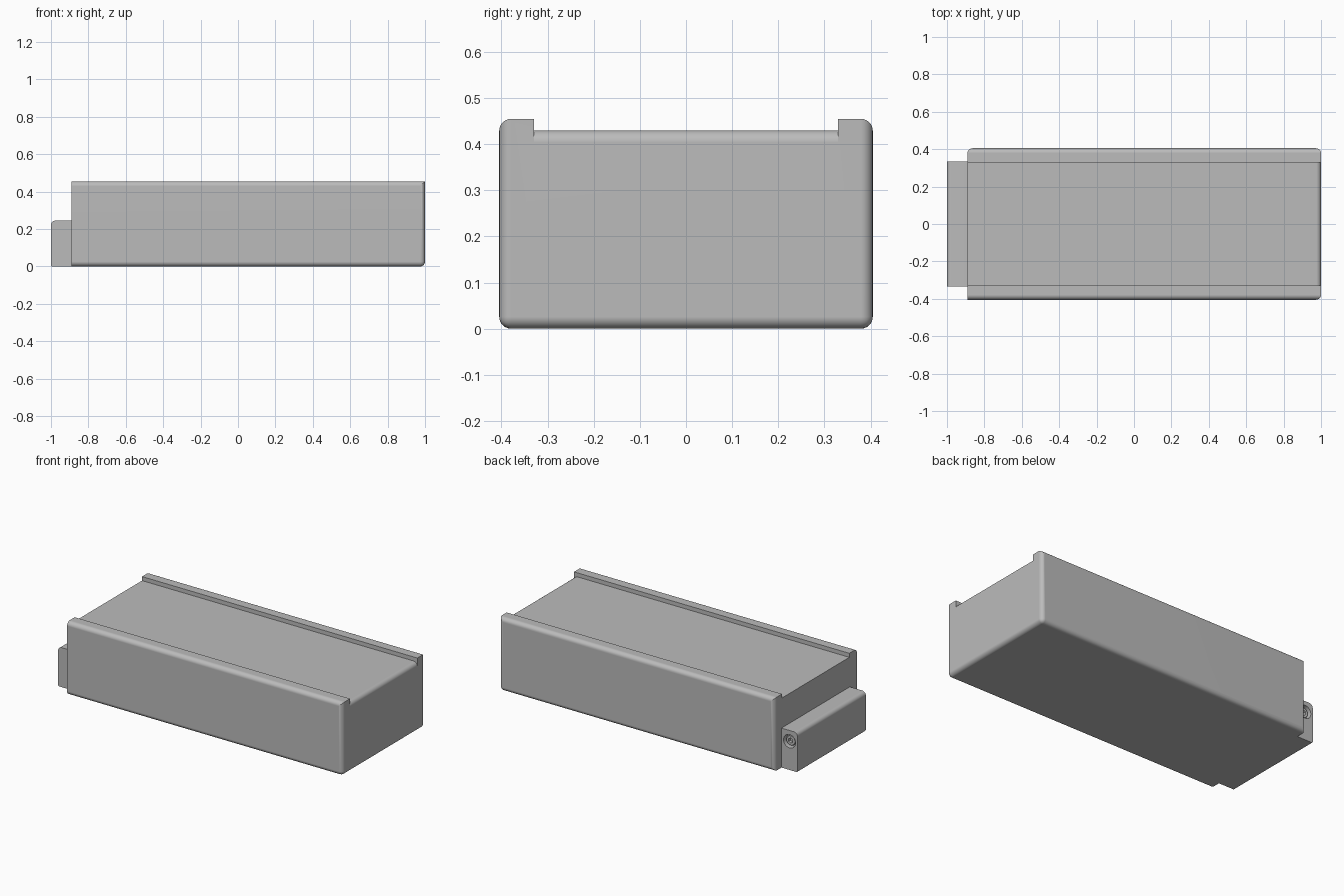
import bpy
import bmesh
import math
from mathutils import Matrix

if "Cube" in bpy.data.objects:
    bpy.data.objects.remove(bpy.data.objects["Cube"], do_unlink=True)

GREY = (0.5, 0.5, 0.5, 1)
grey = bpy.data.materials.new("plain grey")
grey.use_nodes = True
grey.diffuse_color = GREY
grey.node_tree.nodes["Principled BSDF"].inputs["Base Color"].default_value = GREY

X0, X1 = -0.89, 1.0        # ends of the main block
HALF, TOP = 0.405, 0.455   # half depth and height of the block
SLOT, FLOOR = 0.33, 0.43   # half width and floor of the top channel
R = 0.026                  # edge rounding


def make(name, bm):
    mesh = bpy.data.meshes.new(name)
    bmesh.ops.recalc_face_normals(bm, faces=bm.faces)
    bm.to_mesh(mesh)
    bm.free()
    mesh.materials.append(grey)
    obj = bpy.data.objects.new(name, mesh)
    bpy.context.collection.objects.link(obj)
    return obj


def box(lo, hi):
    bm = bmesh.new()
    bmesh.ops.create_cube(bm, size=1)
    for v in bm.verts:
        v.co = [(a + b) / 2 + c * (b - a) for a, b, c in zip(lo, hi, v.co)]
    return bm


def round_edges(bm, rule, radius):
    edges = []
    for e in bm.edges:
        a, b = (v.co for v in e.verts)
        if rule((a + b) / 2, (b - a).normalized()):
            edges.append(e)
    bmesh.ops.bevel(bm, geom=edges, offset=radius, segments=6,
                    profile=0.5, affect='EDGES', clamp_overlap=True)


def prism(name, outline, y0, y1):
    """Extrude an outline in x and z along y."""
    bm = bmesh.new()
    face = bm.faces.new([bm.verts.new((x, y0, z)) for x, z in outline])
    side = bmesh.ops.extrude_face_region(bm, geom=[face])["geom"]
    for v in side:
        if isinstance(v, bmesh.types.BMVert):
            v.co.y = y1
    return make(name, bm)


def disc(name, x, z, y0, y1, r0, r1, sides):
    """Round or many-sided plug along y, radius r0 at y0 and r1 at y1."""
    bm = bmesh.new()
    turn = Matrix.Translation((x, (y0 + y1) / 2, z)) @ Matrix.Rotation(-math.pi / 2, 4, 'X')
    bmesh.ops.create_cone(bm, cap_ends=True, segments=sides, radius1=r0,
                          radius2=r1, depth=y1 - y0, matrix=turn)
    return make(name, bm)


def activate(obj):
    bpy.ops.object.select_all(action='DESELECT')
    obj.select_set(True)
    bpy.context.view_layer.objects.active = obj


def cut(obj, cutter):
    mod = obj.modifiers.new("cut", 'BOOLEAN')
    mod.operation = 'DIFFERENCE'
    mod.solver = 'EXACT'
    mod.object = cutter
    activate(obj)
    bpy.ops.object.modifier_apply(modifier=mod.name)
    bpy.data.objects.remove(cutter, do_unlink=True)


def smooth(obj):
    activate(obj)
    bpy.ops.object.shade_smooth_by_angle(angle=math.radians(30))
    mod = obj.modifiers.new("even shading", 'WEIGHTED_NORMAL')
    mod.keep_sharp = True


# Main block: long edges, closed end and one rear corner are rounded
def block_edge(mid, way):
    if abs(way.x) > 0.9:
        return True
    if abs(way.z) > 0.9:
        return mid.x > 0 or mid.y > 0
    return mid.x > 0 and mid.z < TOP / 2


bm = box((X0, -HALF, 0), (X1, HALF, TOP))
round_edges(bm, block_edge, R)
body = make("body", bm)

# Channel along the top, its floor rolling over at the closed end
roll = [(X1 - R + R * math.sin(i * math.pi / 12),
         FLOOR - R + R * math.cos(i * math.pi / 12)) for i in range(7)]
outline = [(X0 - 0.1, FLOOR)] + roll + [(X1 + 0.1, FLOOR - R),
                                        (X1 + 0.1, TOP + 0.1), (X0 - 0.1, TOP + 0.1)]
cut(body, prism("channel_cutter", outline, -SLOT, SLOT))
smooth(body)

# Low bar across the open end
BAR = 0.335
SX, SZ = -0.945, 0.178     # screw position
bm = box((-1, -BAR, 0), (X0, BAR, 0.245))
round_edges(bm, lambda m, w: abs(w.y) > 0.9 and m.x < -0.95 and m.z > 0.1, 0.024)
round_edges(bm, lambda m, w: abs(w.y) > 0.9 and m.x < -0.99 and m.z < 0.01, 0.008)
bar = make("end_bar", bm)
cut(bar, disc("recess_cutter", SX, SZ, BAR - 0.035, BAR + 0.01, 0.041, 0.041, 32))
smooth(bar)

# Socket screw sunk in the bar's rear end
screw = disc("screw_head", SX, SZ, BAR - 0.04, BAR - 0.012, 0.033, 0.029, 32)
cut(screw, disc("socket_cutter", SX, SZ, BAR - 0.03, BAR + 0.01, 0.016, 0.016, 6))
smooth(screw)
